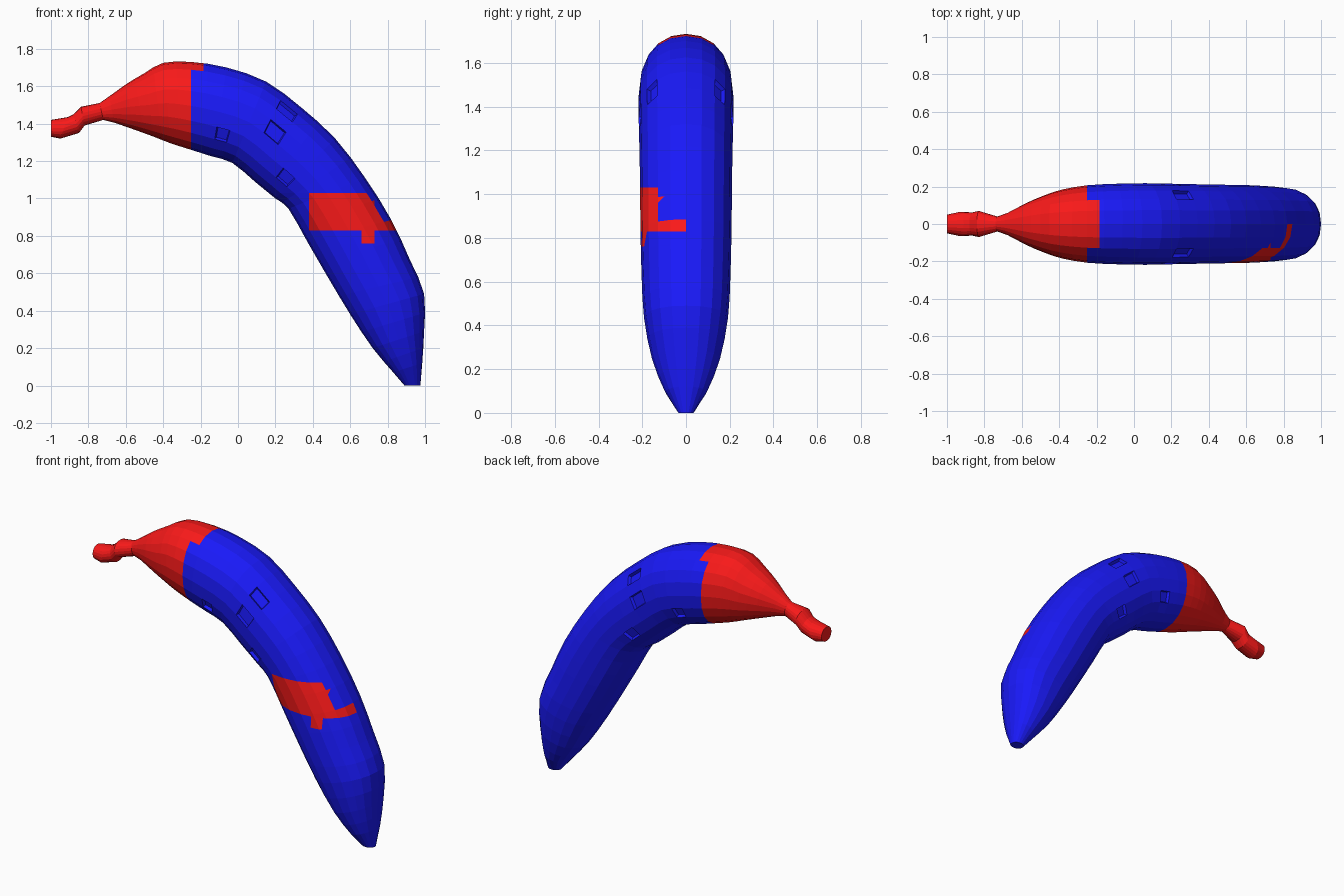
import bpy, bmesh, math
from mathutils import Vector

if "Cube" in bpy.data.objects:
    bpy.data.objects.remove(bpy.data.objects["Cube"])

SIDES = 20

# Cross-sections along the fruit: top x, top z, bottom x, bottom z, half width
SECTIONS = [
    (-1.00, 1.42, -1.00, 1.33, .050), (-0.91, 1.435, -0.95, 1.32, .065),
    (-0.88, 1.45, -0.85, 1.35, .062), (-0.84, 1.49, -0.82, 1.39, .070),
    (-0.74, 1.51, -0.72, 1.42, .040), (-0.69, 1.545, -0.66, 1.405, .060),
    (-0.60, 1.61, -0.56, 1.37, .110), (-0.50, 1.67, -0.45, 1.33, .155),
    (-0.40, 1.725, -0.36, 1.295, .185), (-0.25, 1.73, -0.25, 1.26, .207),
    (-0.06, 1.70, -0.14, 1.225, .215), (0.15, 1.625, -0.03, 1.19, .218),
    (0.34, 1.485, 0.09, 1.09, .215), (0.52, 1.32, 0.20, 1.00, .212),
    (0.68, 1.11, 0.27, 0.945, .210), (0.82, 0.885, 0.37, 0.77, .208),
    (0.92, 0.67, 0.48, 0.58, .203), (0.995, 0.49, 0.60, 0.38, .192),
    (0.995, 0.29, 0.72, 0.20, .155), (0.985, 0.12, 0.83, 0.07, .095),
    (0.975, 0.00, 0.89, 0.00, .035),
]


def material(name, color):
    m = bpy.data.materials.new(name)
    m.diffuse_color = color
    m.use_nodes = True
    m.node_tree.nodes["Principled BSDF"].inputs["Base Color"].default_value = m.diffuse_color
    return m


def spline(a, b, c, d, t):
    return tuple(.5 * (2 * q + (r - p) * t + (2 * p - 5 * q + 4 * r - s) * t * t
                       + (3 * q - p - 3 * r + s) * t ** 3)
                 for p, q, r, s in zip(a, b, c, d))


def refine(secs, first, last):
    """Add one smooth in-between section along the body."""
    out = []
    for i, s in enumerate(secs):
        out.append(s)
        if first <= i < last:
            out.append(spline(secs[i - 1], s, secs[i + 1], secs[i + 2], .5))
    return out


def ring(bm, sec):
    top, bot = Vector((sec[0], 0, sec[1])), Vector((sec[2], 0, sec[3]))
    mid, up = (top + bot) / 2, (top - bot) / 2
    verts = []
    for i in range(SIDES):
        a = math.tau * i / SIDES
        c, s = math.cos(a), math.sin(a)
        c = math.copysign(abs(c) ** .92, c)
        s = math.copysign(abs(s) ** .92, s)
        verts.append(bm.verts.new(mid + up * c + Vector((0, sec[4] * s, 0))))
    return verts


def cut(bm, co, no, keep):
    """Slice only the faces picked by keep, for straight colour borders."""
    faces = [f for f in bm.faces if keep(f.calc_center_median())]
    geom = list({v for f in faces for v in f.verts}) + list({e for f in faces for e in f.edges}) + faces
    bmesh.ops.bisect_plane(bm, geom=geom, plane_co=co, plane_no=no, dist=1e-4)


def is_red(p):
    if p.x < -.25 or (p.x < -.185 and p.z > 1.69):
        return True
    if p.y > 0 or p.x < .38:
        return False
    if .83 < p.z < 1.03:
        return p.y < -.10 or (p.z < .90 and p.y < -.03)
    return .66 < p.x < .73 and .76 < p.z < .83


# Banana body with stem
bm = bmesh.new()
rings = [ring(bm, s) for s in refine(SECTIONS, 6, 19)]
for r0, r1 in zip(rings, rings[1:]):
    for i in range(SIDES):
        j = (i + 1) % SIDES
        bm.faces.new((r0[i], r0[j], r1[j], r1[i]))
bm.faces.new(rings[0])
bm.faces.new(rings[-1])
bmesh.ops.recalc_face_normals(bm, faces=bm.faces[:])

# Small dents on both flanks
for x, y, z in ((-.08, .21, 1.35), (.22, .21, 1.37), (.23, .21, 1.14), (.28, .14, 1.46)):
    for side in (-1, 1):
        p = Vector((x, y * side, z))
        f = min(bm.faces, key=lambda g: (g.calc_center_median() - p).length)
        bmesh.ops.inset_region(bm, faces=[f], thickness=.008, depth=-.018)

# Borders of the red stem end and of the red patch
near_end = lambda p: -.5 < p.x < .1
near_patch = lambda p: p.x > .25 and p.y < .02 and .6 < p.z < 1.2
cut(bm, (-.25, 0, 0), (1, 0, 0), near_end)
cut(bm, (-.185, 0, 0), (1, 0, 0), lambda p: near_end(p) and p.z > 1.6)
for z in (.76, .83, 1.03):
    cut(bm, (0, 0, z), (0, 0, 1), near_patch)
for x in (.38, .66, .73):
    cut(bm, (x, 0, 0), (1, 0, 0), near_patch)

for f in bm.faces:
    f.material_index = 1 if is_red(f.calc_center_median()) else 0
    f.smooth = False

me = bpy.data.meshes.new("banana")
bm.to_mesh(me)
bm.free()
me.materials.append(material("blue_skin", (.01, .01, .95, 1)))
me.materials.append(material("red_skin", (.95, .01, .01, 1)))
bpy.context.collection.objects.link(bpy.data.objects.new("banana", me))
